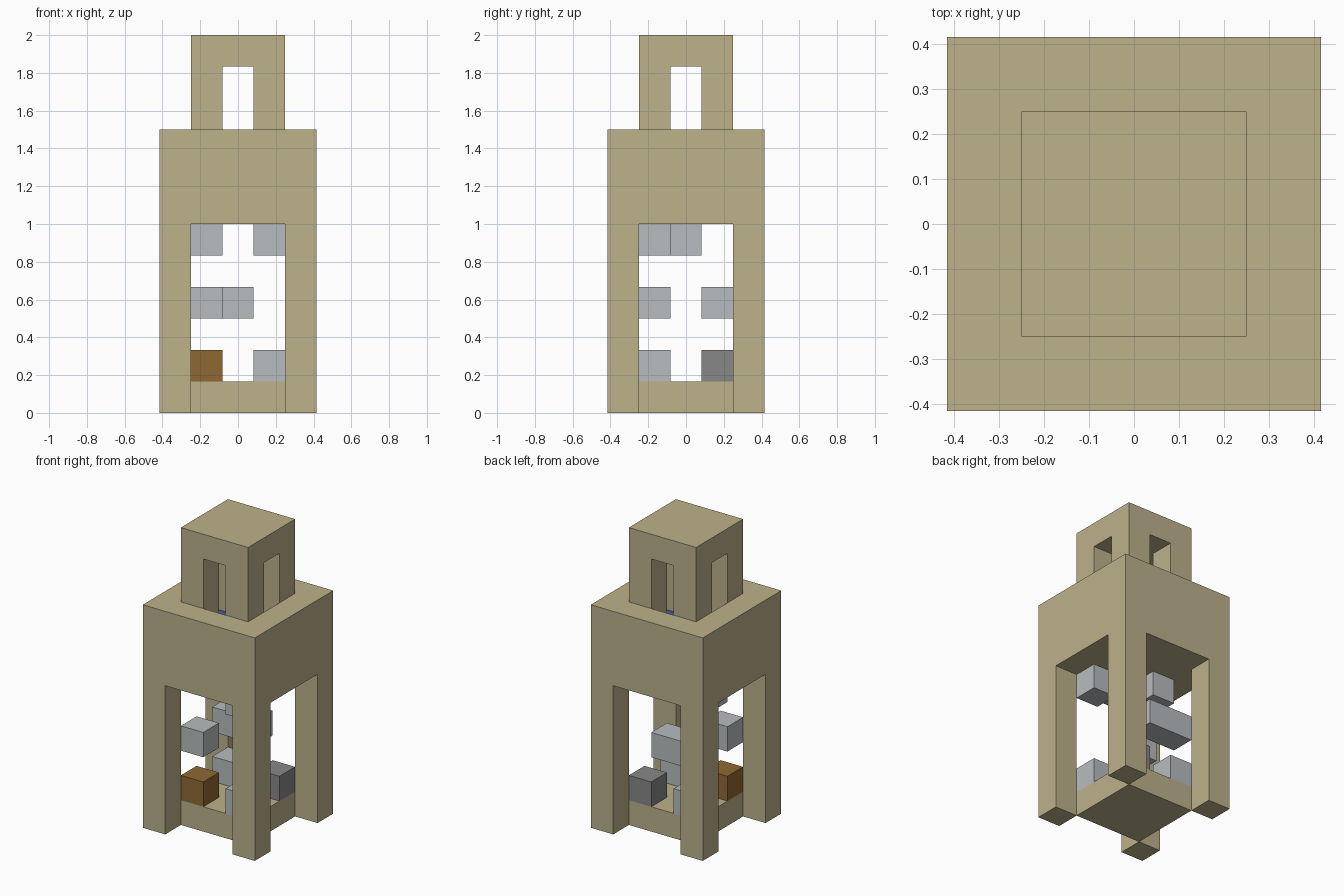
import bpy
import bmesh
from mathutils import Matrix, Vector

U = 1 / 6  # edge length of one block

if "Cube" in bpy.data.objects:
    bpy.data.objects.remove(bpy.data.objects["Cube"], do_unlink=True)


def material(name, rgb):
    mat = bpy.data.materials.new(name)
    mat.use_nodes = True
    color = (*rgb, 1)
    mat.diffuse_color = color
    mat.node_tree.nodes["Principled BSDF"].inputs["Base Color"].default_value = color
    return mat


sandstone = material("sandstone", (0.51, 0.445, 0.26))
pale_stone = material("pale_stone", (0.48, 0.505, 0.52))
dark_stone = material("dark_stone", (0.245, 0.245, 0.245))
wood = material("wood", (0.275, 0.138, 0.033))
water = material("water", (0.05, 0.11, 0.43))


def finish(bm, name, mat):
    bmesh.ops.recalc_face_normals(bm, faces=bm.faces)
    mesh = bpy.data.meshes.new(name)
    bm.to_mesh(mesh)
    bm.free()
    obj = bpy.data.objects.new(name, mesh)
    bpy.context.collection.objects.link(obj)
    if mat:
        mesh.materials.append(mat)
    return obj


def box(name, mat, x, y, z0, z1, width=1):
    """Square column centred on block (x, y), from z0 to z1 in blocks."""
    bm = bmesh.new()
    place = Matrix.Translation(Vector((x, y, (z0 + z1) / 2)) * U)
    size = Matrix.Diagonal((width * U, width * U, (z1 - z0) * U, 1))
    bmesh.ops.create_cube(bm, size=1, matrix=place @ size)
    return finish(bm, name, mat)


def plus(name, mat, reach, z0, z1):
    """Plus-shaped prism with arms one block wide."""
    bm = bmesh.new()
    h = 0.5
    corner = [(reach, -h), (reach, h), (h, h)]
    verts = []
    for turn in range(4):
        for x, y in corner:
            for _ in range(turn):
                x, y = -y, x
            verts.append(bm.verts.new((x * U, y * U, z0 * U)))
    face = bm.faces.new(verts)
    top = bmesh.ops.extrude_face_region(bm, geom=[face])["geom"]
    moved = [v for v in top if isinstance(v, bmesh.types.BMVert)]
    bmesh.ops.translate(bm, verts=moved, vec=(0, 0, (z1 - z0) * U))
    return finish(bm, name, mat)


def carve(obj, cutter):
    cutter.hide_render = True
    mod = obj.modifiers.new("opening", 'BOOLEAN')
    mod.operation = 'DIFFERENCE'
    mod.solver = 'EXACT'
    mod.object = cutter
    bpy.context.view_layer.objects.active = obj
    bpy.ops.object.modifier_apply(modifier=mod.name)
    bpy.data.objects.remove(cutter, do_unlink=True)


# Floor and corner legs
box("floor", sandstone, 0, 0, 0, 1, width=3)
for side, x in (("left", 2), ("right", -2)):
    for end, y in (("front", -2), ("back", 2)):
        box(f"{end}_{side}_leg", sandstone, x, y, 0, 6)

# Heavy upper body with a sunken plus-shaped basin
body = box("upper_body", sandstone, 0, 0, 6, 9, width=5)
carve(body, plus("basin_cutter", None, 1.5, 7, 9.5))
plus("basin_water", water, 1.5, 7, 8)

# Top chamber with a doorway on each side
chamber = box("top_chamber", sandstone, 0, 0, 9, 12, width=3)
carve(chamber, plus("doorway_cutter", None, 2, 8.5, 11))

# Blocks standing on the floor
box("wooden_block", wood, -1, -1, 1, 2)
box("dark_block", dark_stone, 1, 1, 1, 2)

# Pale stepping blocks, floating up through the frame
steps = [(1, -1, 1), (-1, 1, 1),
         (-1, -1, 3), (-1, 1, 3), (0, 1, 3),
         (1, -1, 5), (-1, 0, 5)]
for i, (x, y, z) in enumerate(steps, 1):
    box(f"step_block_{i}", pale_stone, x, y, z, z + 1)
